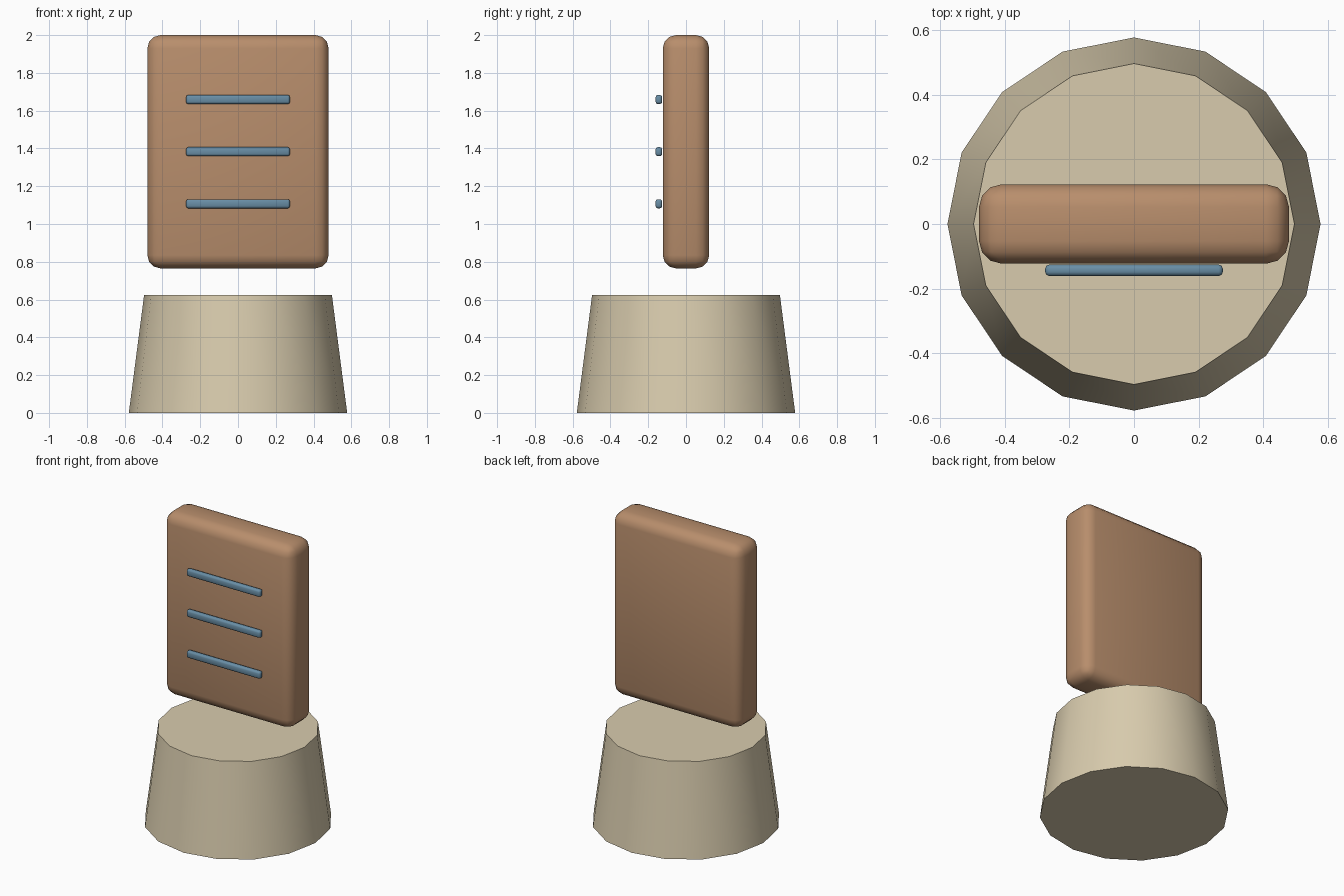
import bpy
from math import radians

if "Cube" in bpy.data.objects:
    bpy.data.objects.remove(bpy.data.objects["Cube"])


def material(name, rgb):
    m = bpy.data.materials.new(name)
    m.diffuse_color = (*rgb, 1)
    m.use_nodes = True
    m.node_tree.nodes["Principled BSDF"].inputs["Base Color"].default_value = m.diffuse_color
    return m


def finish(ob, name, mat, angle):
    ob.name = name
    ob.data.materials.append(mat)
    bpy.ops.object.shade_smooth_by_angle(angle=radians(angle))
    return ob


def rounded_box(name, size, loc, bevel, segments, mat):
    bpy.ops.mesh.primitive_cube_add(size=1, location=loc)
    ob = bpy.context.object
    ob.scale = size
    bpy.ops.object.transform_apply(location=False, rotation=False, scale=True)
    mod = ob.modifiers.new("rounded_edges", 'BEVEL')
    mod.width = bevel
    mod.segments = segments
    bpy.ops.object.modifier_apply(modifier=mod.name)
    return finish(ob, name, mat, 50)


stone = material("sand", (0.69, 0.60, 0.42))
clay = material("clay", (0.48, 0.27, 0.15))
blue = material("blue", (0.14, 0.27, 0.38))

# Tapered 16-sided pedestal
bpy.ops.mesh.primitive_cone_add(vertices=16, radius1=0.578, radius2=0.497,
                                depth=0.625, location=(0, 0, 0.3125))
finish(bpy.context.object, "pedestal", stone, 40)

# Floating tablet
rounded_box("tablet", (0.96, 0.246, 1.235), (0, 0, 1.3825), 0.07, 3, clay)

# Raised lines on the tablet front
for i in range(3):
    rounded_box(f"line_bar_{i + 1}", (0.55, 0.035, 0.048),
                (0, -0.1435, 1.107 + 0.276 * i), 0.012, 2, blue)
